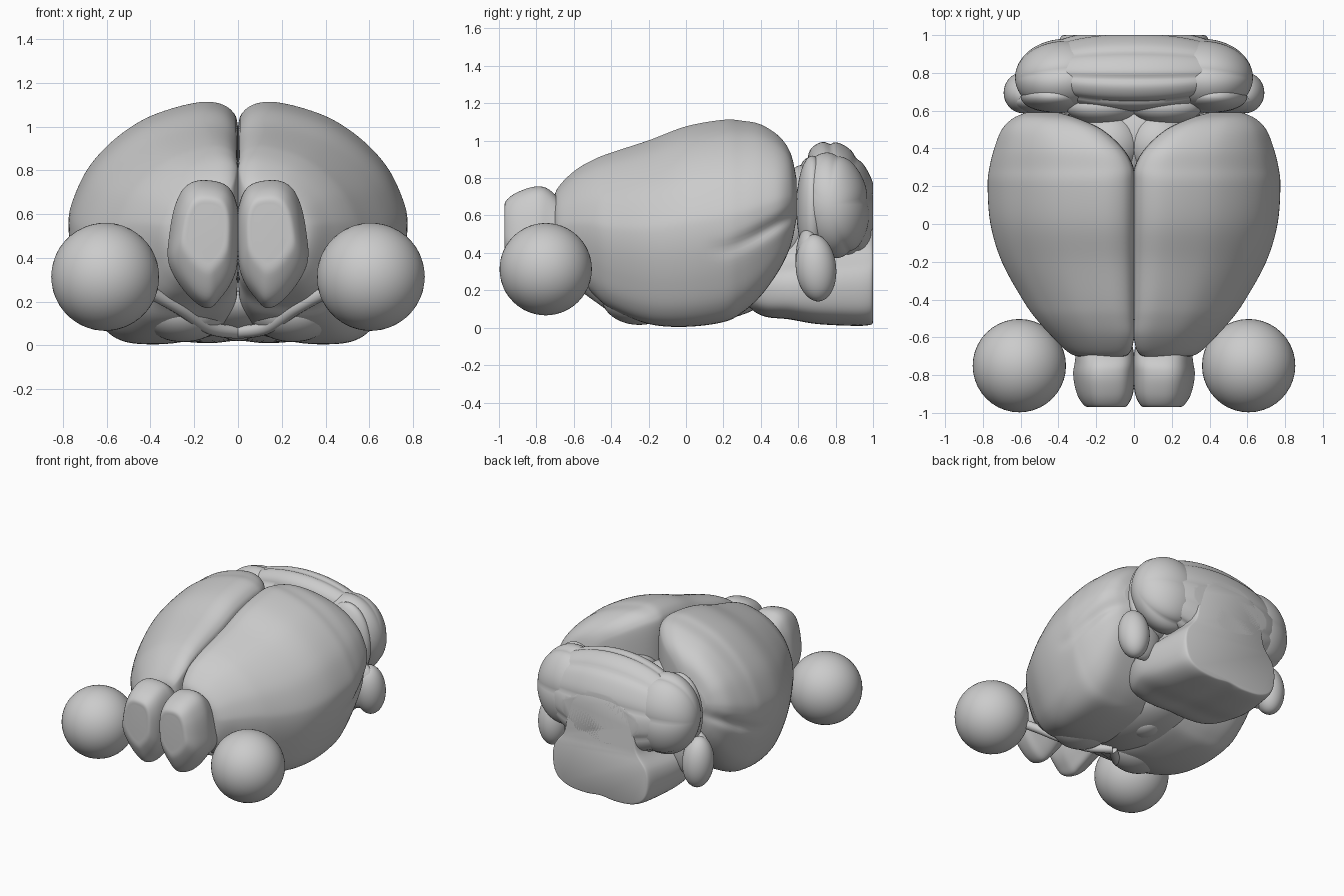
import bpy, bmesh, math
from mathutils import Vector, Matrix

if "Cube" in bpy.data.objects:
    bpy.data.objects.remove(bpy.data.objects["Cube"])


def spline(pts, steps, closed=False):
    """Catmull-Rom resampling of a list of tuples."""
    n, out = len(pts), []
    def at(i):
        return Vector(pts[i % n] if closed else pts[max(0, min(n - 1, i))])
    for i in range(n if closed else n - 1):
        a, b, c, d = (at(i + k) for k in (-1, 0, 1, 2))
        for s in range(steps):
            t = s / steps
            out.append(0.5 * (2 * b + (c - a) * t + (2 * a - 5 * b + 4 * c - d) * t * t
                              + (3 * b - a - 3 * c + d) * t ** 3))
    if not closed:
        out.append(at(n - 1))
    return out


def finish(name, bm, mirror=False, angle=50):
    bmesh.ops.recalc_face_normals(bm, faces=bm.faces)
    me = bpy.data.meshes.new(name)
    bm.to_mesh(me)
    bm.free()
    ob = bpy.data.objects.new(name, me)
    bpy.context.collection.objects.link(ob)
    if mirror:
        m = ob.modifiers.new("Mirror", 'MIRROR')
        m.use_mirror_merge = False
    bpy.ops.object.select_all(action='DESELECT')
    ob.select_set(True)
    bpy.context.view_layer.objects.active = ob
    bpy.ops.object.shade_smooth_by_angle(angle=math.radians(angle))
    return ob


def skin(bm, rings):
    """Join rings of vertices and cap both ends."""
    n = len(rings[0])
    for a, b in zip(rings, rings[1:]):
        for i in range(n):
            bm.faces.new((a[i], a[(i + 1) % n], b[(i + 1) % n], b[i]))
    bm.faces.new(rings[0])
    bm.faces.new(rings[-1])


def loft(name, rows, profile, mirror=False, shape=None):
    """Sweep a unit profile along y; rows are y, x inner, x outer, z bottom, z top."""
    prof = spline(profile, 6, True)
    bm = bmesh.new()
    rings = []
    for y, xi, xo, zb, zt in spline(rows, 6):
        pts = [Vector((xi + (xo - xi) * u, y, zb + (zt - zb) * w)) for u, w in prof]
        rings.append([bm.verts.new(shape(p) if shape else p) for p in pts])
    skin(bm, rings)
    return finish(name, bm, mirror)


def blob(name, centre, radii, mirror=False, folds=0, depth=0.0, tilt=0.0, yaw=0.0):
    """Ellipsoid, optionally with soft folds running sideways, cut flat at y = 1."""
    bm = bmesh.new()
    bmesh.ops.create_uvsphere(bm, u_segments=96 if folds else 40,
                              v_segments=64 if folds else 24, radius=1)
    bmesh.ops.rotate(bm, verts=bm.verts, matrix=Matrix.Rotation(math.pi / 2, 3, 'Y'))
    rot = Matrix.Rotation(yaw, 3, 'Z') @ Matrix.Rotation(tilt, 3, 'X')
    for v in bm.verts:
        if folds:
            a = math.atan2(v.co.z, v.co.y)
            ring = math.hypot(v.co.y, v.co.z)
            v.co *= 1 - depth * ring ** 3 * (1 - abs(math.sin(a * folds / 2))) ** 2
        v.co = rot @ Vector([v.co[i] * radii[i] for i in range(3)]) + Vector(centre)
    geom = bm.verts[:] + bm.edges[:] + bm.faces[:]
    cut = bmesh.ops.bisect_plane(bm, geom=geom, plane_co=(0, 1, 0), plane_no=(0, 1, 0),
                                 clear_outer=True)
    edges = [e for e in cut['geom_cut'] if isinstance(e, bmesh.types.BMEdge)]
    if edges:
        bmesh.ops.holes_fill(bm, edges=edges)
    return finish(name, bm, mirror)


def tube(name, pts, radius):
    """Mirrored nerve following a smooth path."""
    path = spline(pts, 6)
    bm = bmesh.new()
    rings = []
    for i, p in enumerate(path):
        t = path[min(i + 1, len(path) - 1)] - path[max(i - 1, 0)]
        q = t.to_track_quat('Z', 'Y')
        rings.append([bm.verts.new(p + q @ Vector((radius * math.cos(k * math.pi / 6),
                                                   radius * math.sin(k * math.pi / 6), 0)))
                      for k in range(12)])
    skin(bm, rings)
    return finish(name, bm, True)


# Cerebral hemispheres, with a shallow crease low on the outer back
def crease(p):
    if p.x > 0.35 and 0.1 < p.y < 0.6:
        line = 0.42 + 0.6 * max(0, p.y - 0.2) ** 1.2
        fade = min(1, (p.y - 0.1) / 0.3)
        p.x -= 0.025 * fade * math.exp(-((p.z - line) / 0.04) ** 2)
    return p


loft("cerebral_hemispheres",
     [(-.71, .12, .22, .45, .65), (-.69, .03, .33, .34, .74), (-.6, 0, .43, .25, .835),
      (-.5, 0, .52, .18, .895), (-.4, 0, .59, .10, .935), (-.2, 0, .70, .02, 1.0),
      (0, 0, .76, .005, 1.075), (.2, 0, .775, .03, 1.11), (.3, .005, .765, .08, 1.105),
      (.4, .06, .74, .17, 1.085), (.5, .17, .70, .31, 1.02), (.56, .30, .64, .44, .93),
      (.59, .40, .57, .58, .80)],
     [(.15, 1), (.3, .99), (.5, .945), (.65, .885), (.79, .8), (.9, .7), (.98, .57),
      (1, .48), (.98, .36), (.92, .22), (.83, .09), (.7, .015), (.5, 0), (.3, .015),
      (.12, .05), (.02, .13), (0, .3), (0, .6), (0, .88), (.04, .965)], True, crease)

# Front bulbs
loft("olfactory_bulbs",
     [(-.97, .07, .22, .39, .64), (-.962, .04, .26, .32, .68), (-.9, .01, .30, .21, .725),
      (-.8, 0, .32, .17, .755), (-.72, 0, .31, .19, .73), (-.6, .02, .30, .25, .6)],
     [(.5, 1), (.75, .95), (.9, .8), (.98, .58), (1, .38), (.88, .22), (.64, .06), (.42, 0),
      (.25, .08), (.08, .22), (0, .4), (0, .75), (.15, .95)], True)

# Eyes and optic nerves
bm = bmesh.new()
bmesh.ops.create_icosphere(bm, subdivisions=4, radius=.247,
                           matrix=Matrix.Translation((.607, -.75, .313)))
finish("eyes", bm, True)
tube("optic_nerves", [(.52, -.66, .29), (.38, -.56, .23), (.26, -.47, .165),
                      (.13, -.34, .08), (0, -.22, .06)], .03)

# Underside lobes
blob("front_under_lobes", (.25, -.25, .16), (.2, .2, .145), True)
blob("hypothalamus", (0, .04, .21), (.3, .42, .18))
blob("under_bump", (0, .12, .08), (.09, .11, .06))

# Midbrain seen in the notch between the hemispheres
blob("upper_colliculi", (.13, .42, .68), (.17, .17, .15), True)
blob("lower_colliculi", (.17, .62, .72), (.19, .09, .15), True)
blob("midbrain", (0, .45, .5), (.36, .3, .28))

# Brainstem, cut flat at the back and rising into the cerebellum
loft("brainstem",
     [(.3, -.2, .2, .2, .45), (.34, -.32, .32, .11, .5), (.42, -.39, .39, .06, .6),
      (.55, -.44, .44, .045, .65), (.7, -.44, .44, .02, .7), (.9, -.41, .41, .01, .74),
      (.985, -.39, .39, .015, .75), (1.0, -.37, .37, .03, .74)],
     [(.5, 1), (.75, .96), (.84, .75), (.88, .55), (.98, .4), (1, .25), (.96, .1), (.84, .02),
      (.66, 0), (.5, .015), (.34, 0), (.16, .02), (.04, .1), (0, .25), (.02, .4), (.12, .55),
      (.16, .75), (.25, .96)])

# Cerebellum with soft folds, front wings and hanging lobes
blob("cerebellum_middle", (0, .815, .665), (.57, .21, .34), False, 9, .06, .25)
blob("cerebellum_sides", (.38, .785, .655), (.25, .195, .285), True, 5, .06, .12, -.1)
blob("cerebellum_front_wings", (.42, .675, .64), (.18, .085, .28), True)
blob("hanging_lobes", (.585, .695, .32), (.105, .108, .18), True, 0, 0, .1)
blob("hanging_lobe_stalks", (.5, .655, .36), (.16, .07, .18), True)
